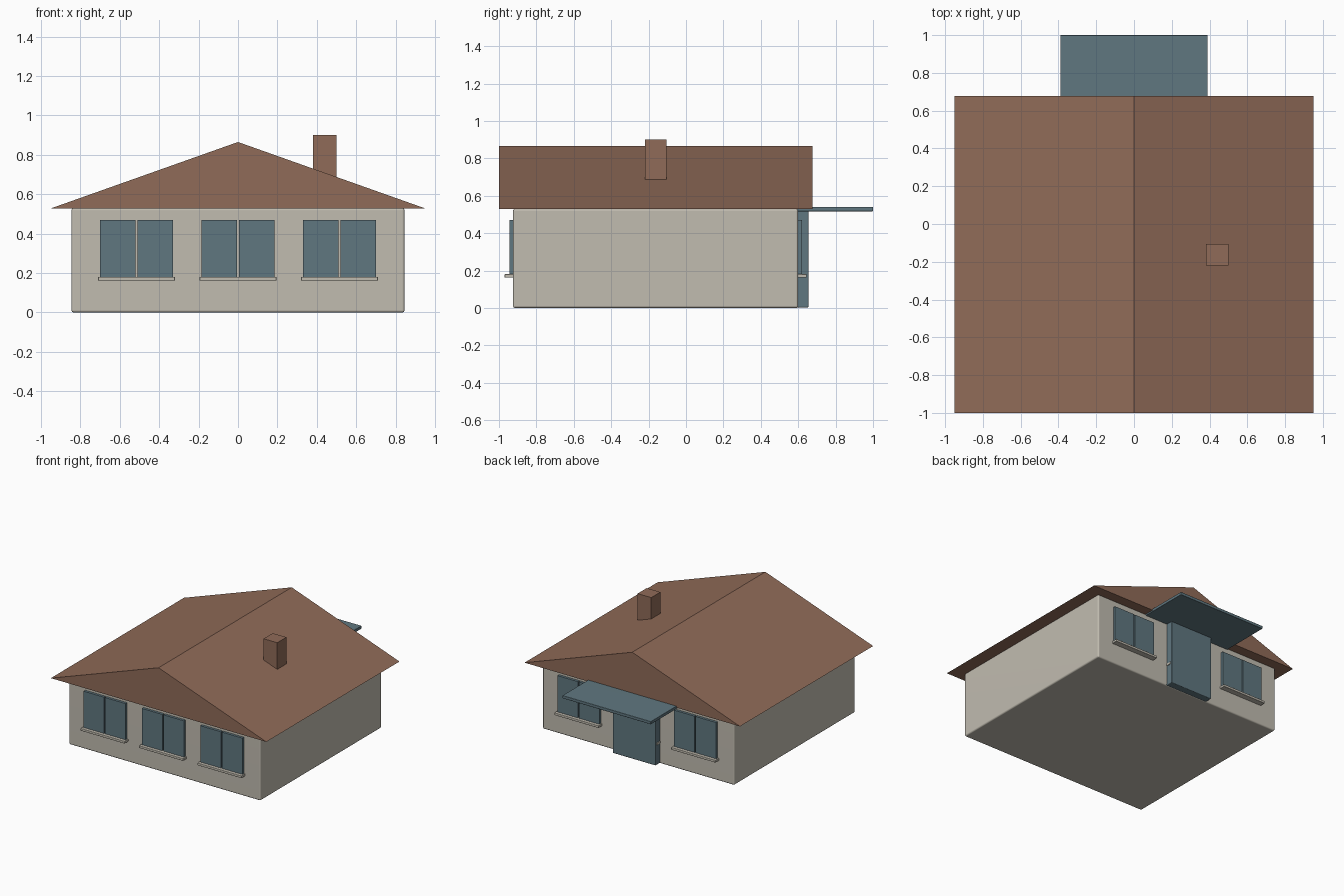
import bpy, bmesh
from mathutils import Vector

cube = bpy.data.objects.get("Cube")
if cube:
    bpy.data.objects.remove(cube, do_unlink=True)


def material(name, rgb):
    """Flat material from an sRGB colour in 0-255."""
    lin = [((c / 255 + 0.055) / 1.055) ** 2.4 for c in rgb] + [1.0]
    m = bpy.data.materials.new(name)
    m.use_nodes = True
    m.diffuse_color = lin
    m.node_tree.nodes["Principled BSDF"].inputs["Base Color"].default_value = lin
    return m


plaster = material("plaster", (193, 188, 176))
roof_brown = material("roof brown", (144, 107, 88))
slate_blue = material("slate blue", (96, 119, 128))


def finish(name, bm, mat):
    bmesh.ops.recalc_face_normals(bm, faces=bm.faces)
    mesh = bpy.data.meshes.new(name)
    bm.to_mesh(mesh)
    bm.free()
    mesh.materials.append(mat)
    obj = bpy.data.objects.new(name, mesh)
    bpy.context.collection.objects.link(obj)
    return obj


def box(name, x, y, z, mat, bevel=0.0):
    """Box spanning the given (low, high) ranges, with optional rounded edges."""
    bm = bmesh.new()
    bmesh.ops.create_cube(bm, size=1)
    for v in bm.verts:
        v.co = Vector([(lo + hi) / 2 + c * (hi - lo)
                       for c, (lo, hi) in zip(v.co, (x, y, z))])
    obj = finish(name, bm, mat)
    if bevel:
        mod = obj.modifiers.new("rounded edges", "BEVEL")
        mod.width = bevel
        mod.segments = 3
        for p in obj.data.polygons:
            p.use_smooth = True
        obj.modifiers.new("flat faces", "WEIGHTED_NORMAL").keep_sharp = True
    return obj


FRONT, BACK = -0.925, 0.6

# Walls
box("walls", (-0.845, 0.845), (FRONT, BACK), (0, 0.53), plaster, 0.012)

# Gable roof: triangular profile extruded front to back
bm = bmesh.new()
gable = bm.faces.new([bm.verts.new((x, -1, z))
                      for x, z in ((-0.95, 0.528), (0.95, 0.528), (0, 0.865))])
side = bmesh.ops.extrude_face_region(bm, geom=[gable], use_keep_orig=True)
bmesh.ops.translate(bm, vec=(0, 1.677, 0),
                    verts=[g for g in side["geom"] if isinstance(g, bmesh.types.BMVert)])
finish("roof", bm, roof_brown)

# Chimney
box("chimney", (0.38, 0.5), (-0.22, -0.105), (0.6, 0.9), roof_brown)


# Windows: two panes with a narrow gap, and a sill below
def window(name, cx, wall, out):
    def depth(d):
        return tuple(sorted((wall - out * 0.01, wall + out * d)))
    for label, s in (("left", 1), ("right", -1)):
        xs = sorted((cx + s * 0.005, cx + s * 0.185))
        box(f"{name}_{label}_pane", xs, depth(0.02), (0.18, 0.47), slate_blue)
    box(f"{name}_sill", (cx - 0.195, cx + 0.195), depth(0.045),
        (0.162, 0.181), plaster, 0.003)


for label, cx in (("right", -0.515), ("middle", 0), ("left", 0.515)):
    window(f"front_{label}_window", cx, FRONT, -1)
    window(f"back_{label}_window", cx, BACK, 1)

# Back door and the canopy above it
box("door", (-0.19, 0.19), (BACK - 0.01, 0.655), (0.003, 0.52), slate_blue, 0.006)
box("canopy", (-0.39, 0.39), (BACK - 0.01, 1), (0.517, 0.54), slate_blue, 0.003)
